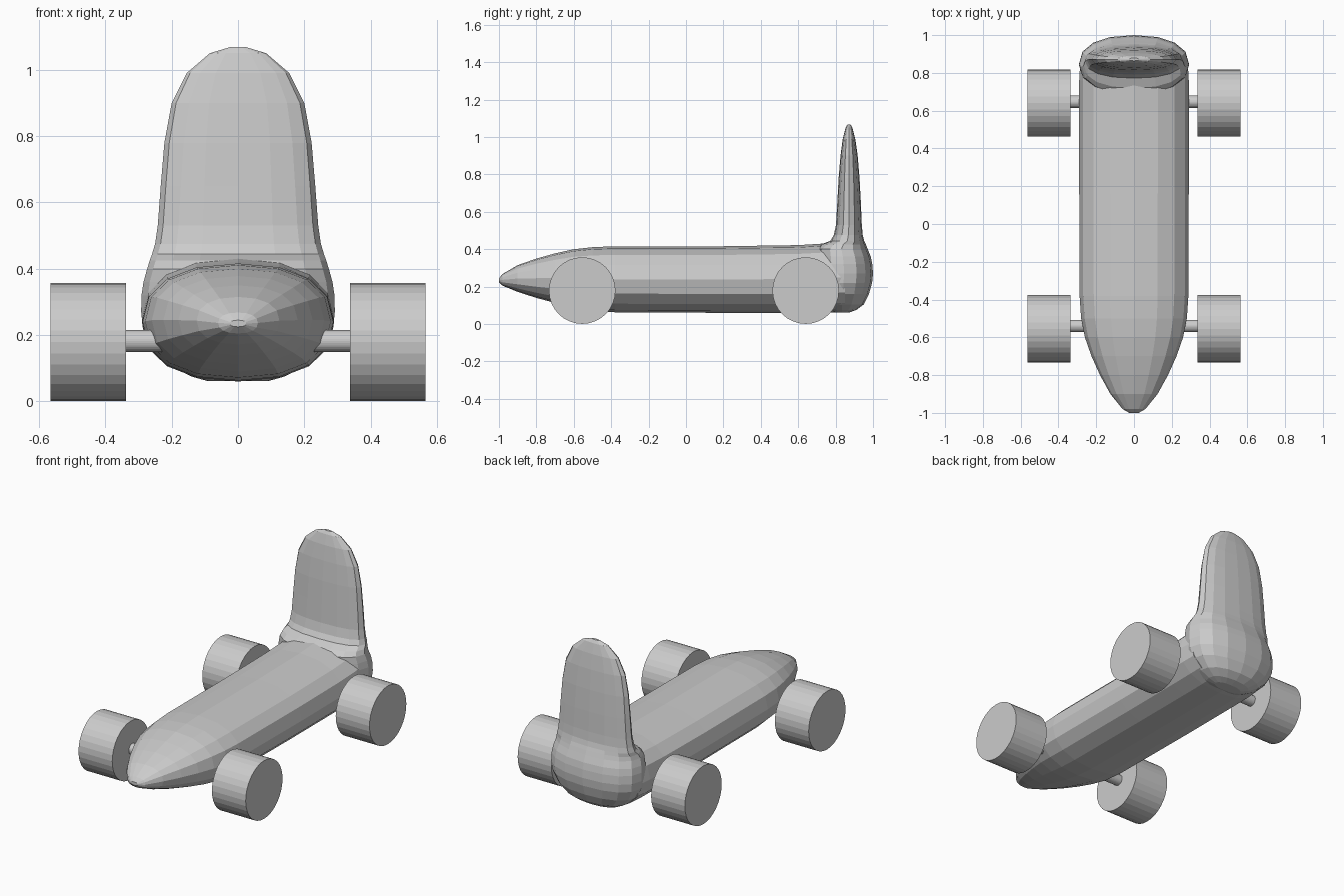
import bpy, bmesh
from math import cos, sin, pi, copysign

if "Cube" in bpy.data.objects:
    bpy.data.objects.remove(bpy.data.objects["Cube"])

SIDES = 16


def oval(power=2.3):
    """Unit rounded-oval cross-section."""
    def soft(v):
        return copysign(abs(v) ** (2 / power), v) if abs(v) > 1e-6 else 0.0
    return [(soft(cos(2 * pi * i / SIDES)), soft(sin(2 * pi * i / SIDES))) for i in range(SIDES)]


def loft(name, rings):
    bm = bmesh.new()
    loops = [[bm.verts.new(p) for p in ring] for ring in rings]
    for a, b in zip(loops, loops[1:]):
        for i in range(SIDES):
            j = (i + 1) % SIDES
            bm.faces.new((a[i], a[j], b[j], b[i]))
    bm.faces.new(loops[0][::-1])
    bm.faces.new(loops[-1])
    bmesh.ops.recalc_face_normals(bm, faces=bm.faces)
    mesh = bpy.data.meshes.new(name)
    bm.to_mesh(mesh)
    bm.free()
    ob = bpy.data.objects.new(name, mesh)
    bpy.context.collection.objects.link(ob)
    return ob


def rod(name, x, y, z, radius, length, sides=32):
    bpy.ops.mesh.primitive_cylinder_add(vertices=sides, radius=radius, depth=length,
                                        location=(x, y, z), rotation=(0, pi / 2, 0))
    bpy.context.object.name = name


# Body: y, half width, bottom z, top z
body_stations = [
    (-1.0, 0.025, 0.225, 0.245), (-0.98, 0.06, 0.205, 0.268), (-0.9, 0.125, 0.172, 0.315),
    (-0.8, 0.18, 0.14, 0.35), (-0.7, 0.225, 0.113, 0.378), (-0.6, 0.26, 0.09, 0.4),
    (-0.5, 0.28, 0.072, 0.411), (-0.38, 0.288, 0.063, 0.416), (0.2, 0.29, 0.06, 0.416),
    (0.6, 0.29, 0.06, 0.422), (0.76, 0.29, 0.061, 0.432), (0.85, 0.285, 0.066, 0.432)]
body = loft("body", [[(w * u, y, (b + t) / 2 + (t - b) / 2 * v) for u, v in oval()]
                     for y, w, b, t in body_stations])

# Upright back with rounded tail: z, half width, front y, rear y
back_stations = [
    (0.061, 0.09, 0.8, 0.87), (0.075, 0.14, 0.76, 0.91), (0.105, 0.2, 0.72, 0.95),
    (0.16, 0.258, 0.7, 0.978), (0.22, 0.287, 0.69, 0.995), (0.27, 0.292, 0.69, 1.0),
    (0.32, 0.291, 0.69, 0.996), (0.36, 0.285, 0.69, 0.988), (0.4, 0.274, 0.69, 0.972),
    (0.425, 0.266, 0.72, 0.962), (0.445, 0.259, 0.772, 0.953), (0.475, 0.25, 0.79, 0.945),
    (0.53, 0.242, 0.802, 0.94), (0.65, 0.233, 0.809, 0.935), (0.78, 0.222, 0.816, 0.928),
    (0.9, 0.2, 0.826, 0.918), (0.99, 0.155, 0.838, 0.905), (1.05, 0.085, 0.853, 0.89),
    (1.068, 0.025, 0.864, 0.879)]
back = loft("seat_back", [[(w * u, (f + r) / 2 + (r - f) / 2 * v, z) for u, v in oval()]
                          for z, w, f, r in back_stations])

# Merge the back into the body
union = body.modifiers.new("merge", "BOOLEAN")
union.operation = "UNION"
union.solver = "EXACT"
union.object = back
bpy.context.view_layer.objects.active = body
bpy.ops.object.modifier_apply(modifier=union.name)
bpy.data.objects.remove(back)

# Axles and wheels
for label, wheel_y, axle_y in (("front", -0.555, -0.54), ("rear", 0.64, 0.647)):
    rod(label + "_axle", 0, axle_y, 0.182, 0.033, 0.7)
    for side, s in (("left", -1), ("right", 1)):
        rod(f"{label}_{side}_wheel", s * 0.451, wheel_y, 0.179, 0.178, 0.228)
